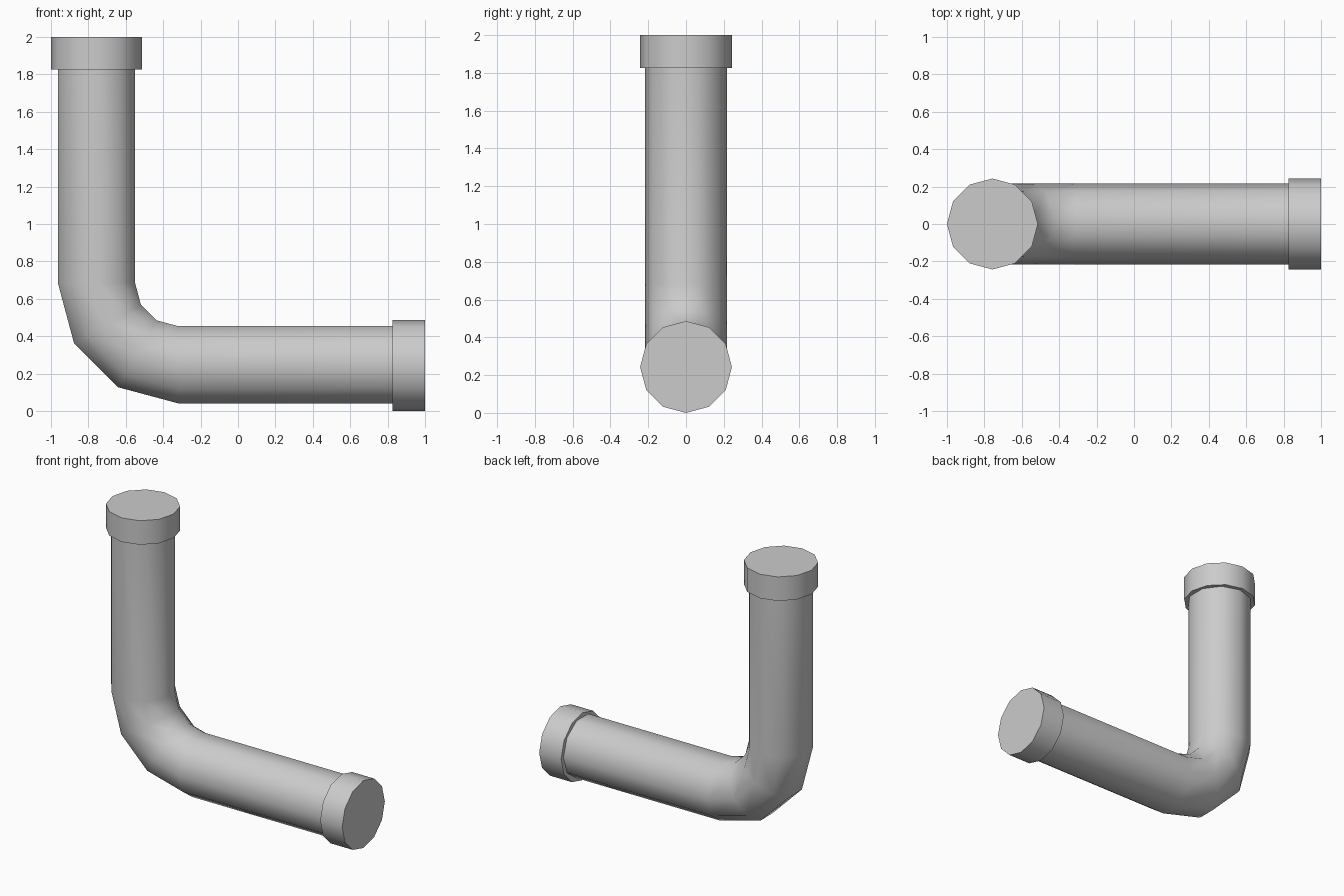
import bpy, bmesh, math
from mathutils import Vector, Matrix

cube = bpy.data.objects.get("Cube")
if cube:
    bpy.data.objects.remove(cube, do_unlink=True)

grey = bpy.data.materials.new("pipe_grey")
grey.use_nodes = True
colour = (0.6, 0.6, 0.6, 1)
grey.diffuse_color = colour
grey.node_tree.nodes["Principled BSDF"].inputs["Base Color"].default_value = colour


def tube(name, sides, radius, spin, stations):
    """Loft a closed tube through stations of (centre, tilt about y)."""
    bm = bmesh.new()
    rings = []
    for centre, tilt in stations:
        turn = Matrix.Rotation(tilt, 3, 'Y')
        ring = []
        for i in range(sides):
            a = spin + math.tau * i / sides
            p = Vector((radius * math.cos(a), radius * math.sin(a), 0))
            ring.append(bm.verts.new(Vector(centre) + turn @ p))
        rings.append(ring)
    for r, s in zip(rings, rings[1:]):
        for i in range(sides):
            j = (i + 1) % sides
            bm.faces.new((r[i], r[j], s[j], s[i]))
    bm.faces.new(rings[0])
    bm.faces.new(rings[-1])
    bmesh.ops.recalc_face_normals(bm, faces=bm.faces)
    mesh = bpy.data.meshes.new(name)
    bm.to_mesh(mesh)
    bm.free()
    mesh.materials.append(grey)
    obj = bpy.data.objects.new(name, mesh)
    bpy.context.collection.objects.link(obj)
    bpy.ops.object.select_all(action='DESELECT')
    obj.select_set(True)
    bpy.context.view_layer.objects.active = obj
    bpy.ops.object.shade_smooth_by_angle(angle=math.radians(50))
    return obj


# Pipe: vertical leg, three-step elbow, horizontal leg
axis_x, axis_z, bend = -0.757, 0.247, 0.439
bend_x, bend_z = axis_x + bend, axis_z + bend
path = [((axis_x, 0, 1.9), 0)]
for step in range(4):
    a = math.radians(30 * step)
    path.append(((bend_x - bend * math.cos(a), 0, bend_z - bend * math.sin(a)), -a))
path.append(((0.9, 0, axis_z), -math.pi / 2))
tube("elbow_pipe", 10, 0.217, math.pi / 2, path)

# Capped collars on both ends
collar_radius = 0.243
tube("top_collar", 12, collar_radius, 0,
     [((axis_x, 0, 1.827), 0), ((axis_x, 0, 2), 0)])
tube("side_collar", 12, collar_radius, 0,
     [((0.825, 0, collar_radius), -math.pi / 2), ((1, 0, collar_radius), -math.pi / 2)])
